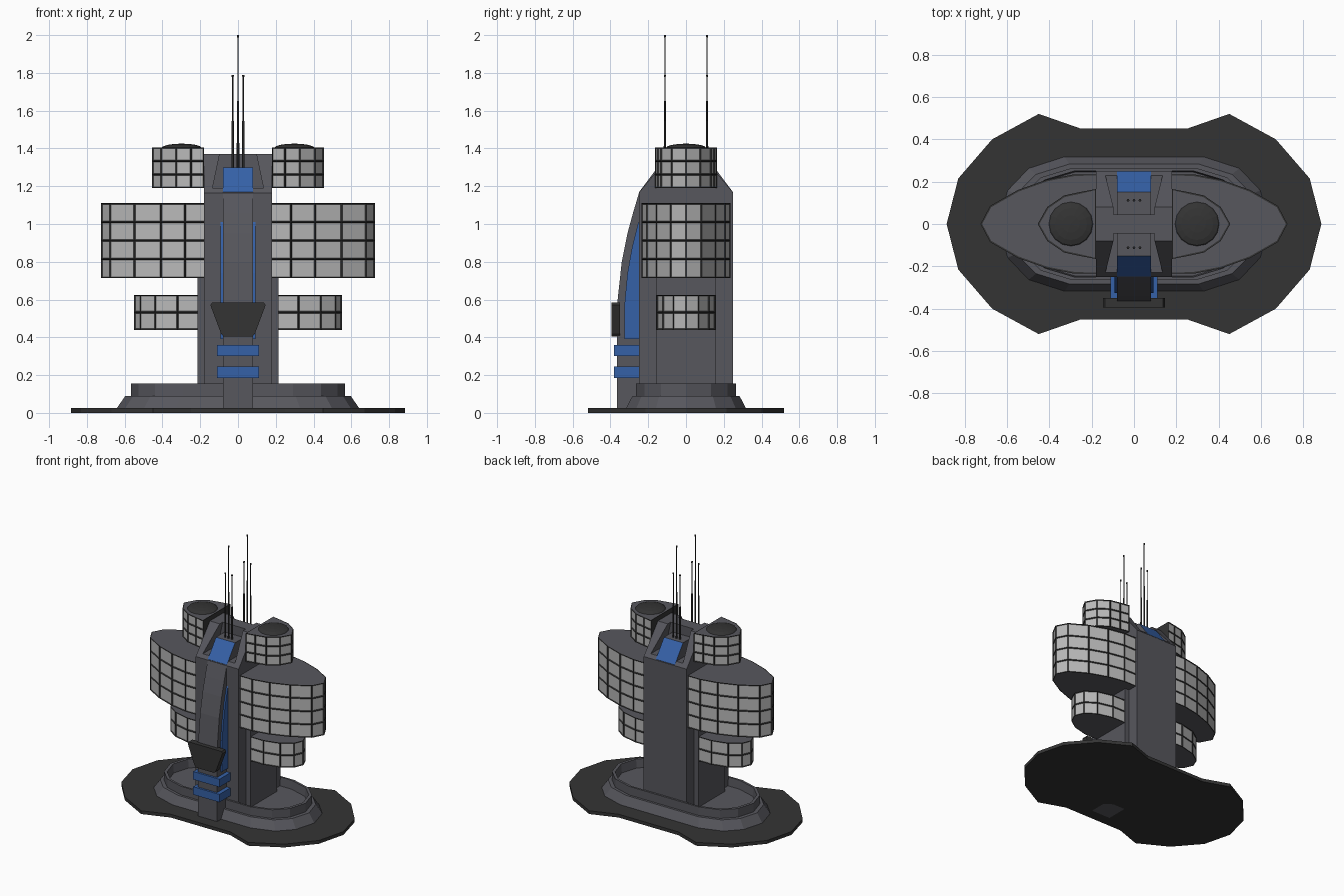
import bpy, bmesh
from mathutils import Vector

cube = bpy.data.objects.get("Cube")
if cube:
    bpy.data.objects.remove(cube, do_unlink=True)


def material(name, rgb):
    m = bpy.data.materials.new(name)
    m.use_nodes = True
    m.diffuse_color = (*rgb, 1)
    m.node_tree.nodes["Principled BSDF"].inputs["Base Color"].default_value = (*rgb, 1)
    return m


GREY = material("hull_grey", (0.095, 0.095, 0.11))
DARK = material("dark_frame", (0.034, 0.034, 0.034))
GLASS = material("pale_window", (0.48, 0.48, 0.48))
BLUE = material("blue_panel", (0.036, 0.12, 0.39))


def finish(bm, name, *mats):
    bmesh.ops.recalc_face_normals(bm, faces=bm.faces[:])
    me = bpy.data.meshes.new(name)
    bm.to_mesh(me)
    bm.free()
    for m in mats:
        me.materials.append(m)
    ob = bpy.data.objects.new(name, me)
    bpy.context.collection.objects.link(ob)
    return ob


def place(p, axis, t):
    """Put a 2D profile point at depth t along the given axis."""
    return {"x": (t, p[0], p[1]), "y": (p[0], t, p[1]), "z": (p[0], p[1], t)}[axis]


def loft(bm, loops, cap=True):
    """Join a series of equal-length point loops; returns the rings of vertices."""
    rings = [[bm.verts.new(p) for p in loop] for loop in loops]
    for a, b in zip(rings, rings[1:]):
        for i in range(len(a)):
            j = (i + 1) % len(a)
            bm.faces.new((a[i], a[j], b[j], b[i]))
    if cap:
        bm.faces.new(rings[0])
        bm.faces.new(rings[-1])
    return rings


def prism(name, pts, axis, lo, hi, mat):
    bm = bmesh.new()
    loft(bm, [[place(p, axis, t) for p in pts] for t in (lo, hi)])
    return finish(bm, name, mat)


def box(name, x0, x1, y0, y1, z0, z1, mat):
    return prism(name, [(x0, y0), (x1, y0), (x1, y1), (x0, y1)], "z", z0, z1, mat)


def four_way(quarter):
    """Complete an outline from its +x +y quarter, which ends on the x axis."""
    right = quarter + [(x, -y) for x, y in quarter[-2::-1]]
    return right + [(-x, y) for x, y in right[::-1]]


# Ground plate
plate = four_way([(0.25, 0.45), (0.45, 0.52), (0.67, 0.40), (0.83, 0.215), (0.885, 0)])
prism("ground_plate", plate, "z", 0, 0.025, DARK)

# Stepped plinth with a raised rim and sunken floor
outline = four_way([(0.33, 0.32), (0.50, 0.265), (0.60, 0.16), (0.645, 0)])
steps = [(1, 1, 0.02), (0.925, 0.885, 0.09), (0.88, 0.83, 0.09),
         (0.88, 0.83, 0.155), (0.845, 0.785, 0.155), (0.835, 0.77, 0.09)]
bm = bmesh.new()
loft(bm, [[(x * sx, y * sy, z) for x, y in outline] for sx, sy, z in steps])
finish(bm, "plinth", GREY)

# Tower with sloped shoulders
shoulder = [(-0.25, 0.08), (0.25, 0.08), (0.25, 1.165), (0.08, 1.37), (-0.08, 1.37), (-0.25, 1.165)]
tower = prism("tower", shoulder, "x", -0.18, 0.18, GREY)
box("tower_flanks", -0.215, 0.215, -0.16, 0.16, 0.08, 1.11, GREY)

# Notches in both shoulders, each with an antenna mount and a blue sloped panel
notch = [(-0.135, 1.19), (0.135, 1.19), (0.095, 1.38), (-0.095, 1.38)]
for side, s in (("front", -1), ("back", 1)):
    cutter = prism(side + "_notch_cutter", notch, "y", s * 0.045, s * 0.3, GREY)
    cutter.hide_render = True
    cutter.hide_viewport = True
    mod = tower.modifiers.new(side + "_notch", "BOOLEAN")
    mod.object = cutter
    mod.solver = "EXACT"

    mount = [(s * 0.04, 1.15), (s * 0.248, 1.15), (s * 0.248, 1.17), (s * 0.15, 1.30), (s * 0.04, 1.30)]
    ob = prism(side + "_antenna_mount", mount, "x", -0.08, 0.08, GREY)
    ob.data.materials.append(BLUE)
    for f in ob.data.polygons:
        if f.normal.z > 0.3 and abs(f.normal.y) > 0.3:
            f.material_index = 1

    # Antenna cluster
    for label, x, top in (("left", 0.028, 1.79), ("middle", 0, 2.0), ("right", -0.028, 1.79)):
        bm = bmesh.new()
        mid = 1.30 + (top - 1.30) * 0.5
        rod = [(0.007, 1.29), (0.006, mid), (0.0035, mid), (0.0035, top - 0.012),
               (0.006, top - 0.01), (0.006, top)]
        ring = [Vector((1, 0)), Vector((0.5, 0.87)), Vector((-0.5, 0.87))]
        ring += [-v for v in ring]
        loft(bm, [[(x + v.x * r, s * 0.112 + v.y * r, z) for v in ring] for r, z in rod])
        finish(bm, f"{side}_{label}_antenna", DARK)

# Curved front spine with blue side panels
spine = [(-0.2, 0.0), (-0.365, 0.0), (-0.365, 0.57), (-0.34, 0.80), (-0.31, 0.95),
         (-0.28, 1.06), (-0.248, 1.168), (-0.2, 1.168)]
prism("front_spine", spine, "x", -0.08, 0.08, GREY)
panel = [(-0.24, 0.39), (-0.325, 0.39), (-0.325, 0.58), (-0.31, 0.74), (-0.285, 0.88),
         (-0.255, 1.0), (-0.24, 1.03)]
prism("spine_side_panels", panel, "x", -0.092, 0.092, BLUE)

# Blue bands and the dark shield on the spine
for label, z in (("lower", 0.185), ("upper", 0.30)):
    box(label + "_blue_band", -0.11, 0.11, -0.38, -0.245, z, z + 0.06, BLUE)
half = [(0.075, 0.405), (0.09, 0.42), (0.146, 0.57), (0.138, 0.584)]
prism("front_shield", half + [(-x, z) for x, z in half[::-1]], "y", -0.395, -0.35, DARK)


def window_pod(name, half_outline, z0, z1, rows, s):
    """Faceted pod with rows of recessed panes in a dark frame."""
    pts = half_outline + [(x, -y) for x, y in half_outline[-2::-1]]
    bm = bmesh.new()
    loft(bm, [[(s * x, y, z0 + (z1 - z0) * i / rows) for x, y in pts] for i in range(rows + 1)])
    bmesh.ops.recalc_face_normals(bm, faces=bm.faces[:])
    walls = [f for f in bm.faces if abs(f.normal.z) < 0.5]
    caps = [f for f in bm.faces if abs(f.normal.z) > 0.5]
    for f in walls:
        f.material_index = 1
    panes = [f for f in walls if f.normal.x * s > -0.9]
    bmesh.ops.inset_individual(bm, faces=panes, thickness=0.008, depth=-0.005)
    for f in panes:
        f.material_index = 2
    # Dark border around the roof and underside
    border = bmesh.ops.inset_individual(bm, faces=caps, thickness=0.008)
    for f in border["faces"]:
        f.material_index = 1
    for f in caps:
        f.material_index = 0
    finish(bm, name, GREY, DARK, GLASS)


PODS = {
    "upper": ([(0.18, 0.165), (0.25, 0.152), (0.33, 0.135), (0.41, 0.08), (0.455, 0)], 1.19, 1.405, 3),
    "middle": ([(0.17, 0.235), (0.28, 0.235), (0.41, 0.21), (0.55, 0.16), (0.68, 0.085), (0.725, 0)],
               0.715, 1.11, 4),
    "lower": ([(0.17, 0.155), (0.32, 0.155), (0.44, 0.125), (0.52, 0.07), (0.55, 0)], 0.44, 0.625, 2),
}
for side, s in (("left", 1), ("right", -1)):
    for level, (pts, z0, z1, rows) in PODS.items():
        window_pod(f"{side}_{level}_pod", pts, z0, z1, rows, s)

    # Shallow roof dome
    bm = bmesh.new()
    bmesh.ops.create_uvsphere(bm, u_segments=16, v_segments=8, radius=0.107)
    for v in bm.verts:
        v.co = (v.co.x + s * 0.298, v.co.y, v.co.z * 0.22 + 1.402)
    finish(bm, side + "_roof_dome", DARK)
